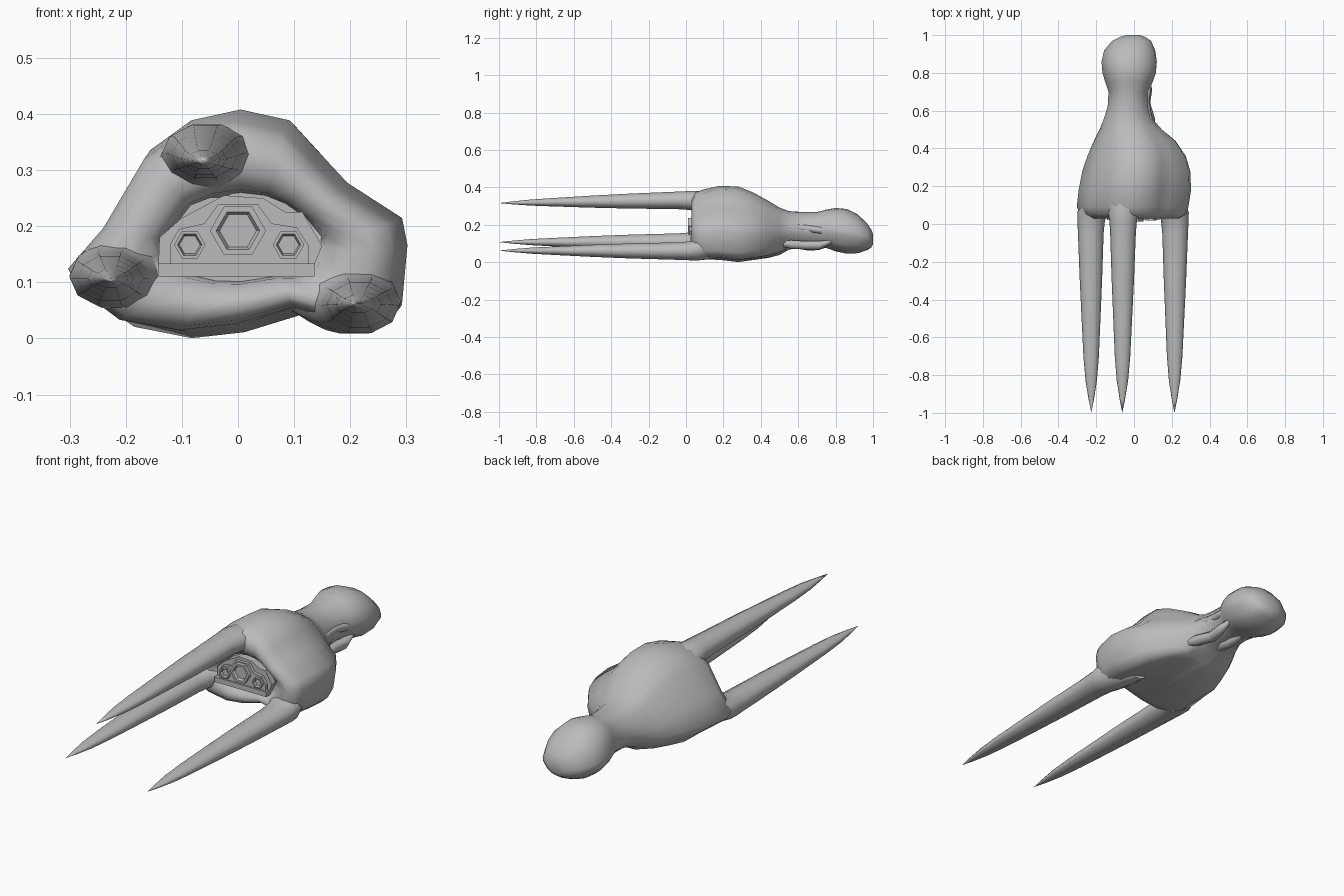
import bpy, bmesh, math
from mathutils import Vector

if "Cube" in bpy.data.objects:
    bpy.data.objects.remove(bpy.data.objects["Cube"])

grey = bpy.data.materials.new("hull grey")
grey.diffuse_color = (0.5, 0.5, 0.5, 1)
grey.use_nodes = True
grey.node_tree.nodes["Principled BSDF"].inputs["Base Color"].default_value = grey.diffuse_color


def finish(bm, name, smooth=True):
    bmesh.ops.recalc_face_normals(bm, faces=bm.faces)
    me = bpy.data.meshes.new(name)
    bm.to_mesh(me)
    bm.free()
    me.materials.append(grey)
    ob = bpy.data.objects.new(name, me)
    bpy.context.collection.objects.link(ob)
    if smooth:
        bpy.context.view_layer.objects.active = ob
        ob.select_set(True)
        bpy.ops.object.shade_smooth_by_angle(angle=math.radians(75))
        ob.select_set(False)
    return ob


def loft(name, rings):
    bm = bmesh.new()
    loops = [[bm.verts.new(p) for p in r] for r in rings]
    n = len(loops[0])
    for a, b in zip(loops, loops[1:]):
        for i in range(n):
            j = (i + 1) % n
            bm.faces.new((a[i], a[j], b[j], b[i]))
    bm.faces.new(loops[0])
    bm.faces.new(loops[-1])
    bmesh.ops.remove_doubles(bm, verts=bm.verts, dist=0.0002)
    return finish(bm, name)


# Three-lobed cross-section of the hull (x, z), seen from the front
LOBES = [(-.305, .12), (-.24, .2), (-.165, .335), (-.09, .39), (0, .41), (.09, .39),
         (.14, .335), (.195, .275), (.295, .21), (.305, .16), (.295, .05), (.26, .018),
         (.21, .01), (.11, .045), (0, .012), (-.1, 0), (-.21, .02), (-.285, .08)]


def section(y, x0, x1, z0, z1, lobe):
    """Ring inside the given box; lobe=1 is three-lobed, lobe=0 is an ellipse."""
    ring = []
    for x, z in LOBES:
        u, v = x / .305, (z - .205) / .205
        a = math.atan2(v, u)
        u = u * lobe + math.cos(a) * (1 - lobe)
        v = v * lobe + math.sin(a) * (1 - lobe)
        ring.append(((x0 + x1) / 2 + u * (x1 - x0) / 2, y, (z0 + z1) / 2 + v * (z1 - z0) / 2))
    return ring


# Hull, neck and head: one skin starting inside the front mouth
loft("hull", [section(*s) for s in [
    (.10, -.14, .15, .10, .26, .3),
    (.06, -.15, .16, .095, .265, .4),
    (.035, -.19, .20, .07, .295, .7),
    (.03, -.24, .24, .045, .335, .9),
    (.05, -.285, .275, .022, .372, 1),
    (.09, -.303, .288, .015, .388, 1),
    (.18, -.293, .302, .012, .408, 1),
    (.28, -.275, .298, .0, .404, .95),
    (.36, -.25, .275, .01, .372, .85),
    (.44, -.218, .222, .02, .328, .65),
    (.50, -.19, .15, .035, .292, .4),
    (.55, -.168, .105, .065, .273, .2),
    (.62, -.142, .082, .082, .268, .1),
    (.70, -.135, .075, .078, .268, 0),
    (.75, -.152, .098, .076, .281, 0),
    (.80, -.167, .116, .058, .29, 0),
    (.86, -.172, .121, .045, .284, 0),
    (.92, -.158, .112, .048, .254, 0),
    (.97, -.115, .09, .065, .205, 0),
    (.99, -.075, .06, .078, .175, 0),
    (1.0, -.04, .03, .095, .15, 0)]])

# Prongs: long tapering spikes that flare into the hull
TAPER = [(.2, .085, .075, .3), (.12, .088, .07, .16), (.06, .083, .06, .05), (.02, .073, .053, .01),
         (-.05, .068, .049, 0), (-.3, .059, .042, 0), (-.5, .05, .034, 0), (-.7, .041, .024, 0),
         (-.83, .03, .017, 0), (-.93, .014, .008, 0), (-1, .0001, .0001, 0)]


def prong(name, root, tip, sides=10):
    rings = []
    for y, rx, rz, pull in TAPER:
        c = Vector(root).lerp(Vector(tip), max(0, -y)).lerp(Vector((0, .2)), pull)
        rings.append([(c.x + rx * math.cos(math.tau * i / sides), y,
                       c.y + rz * math.sin(math.tau * i / sides)) for i in range(sides)])
    loft(name, rings)


prong("upper_prong", (-.058, .331), (-.062, .316))
prong("left_prong", (-.229, .107), (-.226, .107))
prong("right_prong", (.218, .059), (.214, .062))


# Sinew strands beside the neck
def strand(name, path, radius):
    rings = []
    for k, (x, y, z) in enumerate(path):
        r = radius if 0 < k < len(path) - 1 else radius * .4
        rings.append([(x + r * math.cos(math.tau * i / 6), y,
                       z + r * math.sin(math.tau * i / 6)) for i in range(6)])
    loft(name, rings)


strand("right_lower_sinew", [(.1, .48, .1), (.085, .56, .095), (.06, .64, .09),
                             (.07, .71, .09), (.07, .78, .11)], .026)
strand("right_upper_sinew", [(.1, .5, .19), (.075, .57, .185), (.062, .65, .18),
                             (.072, .72, .17), (.08, .8, .16)], .02)
strand("belly_sinew", [(-.03, .52, .09), (-.03, .6, .092), (-.03, .66, .082),
                       (-.03, .71, .086), (-.03, .79, .1)], .024)


# Engine panel in the mouth: flat plates and stepped hexagons
def plate(name, outline, front, back, steps=()):
    bm = bmesh.new()
    face = bm.faces.new([bm.verts.new((x, front, z)) for x, z in outline])
    rim = bmesh.ops.extrude_face_region(bm, geom=[face])
    for v in [g for g in rim["geom"] if isinstance(g, bmesh.types.BMVert)]:
        v.co.y = back
    bm.faces.ensure_lookup_table()
    bmesh.ops.recalc_face_normals(bm, faces=bm.faces)
    face = min(bm.faces, key=lambda f: f.calc_center_median().y)
    for inset, push in steps:
        bmesh.ops.inset_region(bm, faces=[face], thickness=inset)
        for v in face.verts:
            v.co.y += push
    finish(bm, name, smooth=False)


plate("panel_base", [(-.142, .11), (.136, .11), (.136, .134), (-.142, .134)], .022, .1)
plate("panel_back", [(-.142, .13), (.136, .13), (.15, .165), (.115, .225), (.085, .225),
                     (.045, .25), (-.025, .255), (-.1, .215), (-.14, .18)], .045, .1)
plate("panel_face", [(-.12, .134), (.126, .134), (.126, .165), (.105, .198), (.06, .205),
                     (.035, .24), (-.035, .24), (-.06, .205), (-.105, .195), (-.12, .17)],
      .03, .09)


def hexagon(name, cx, cz, r, front):
    pts = [(cx + r * math.cos(math.tau * i / 6), cz + r * math.sin(math.tau * i / 6))
           for i in range(6)]
    plate(name, pts, front, .08, [(r * .22, 0), (r * .12, .012)])


hexagon("centre_thruster", 0, .192, .05, .012)
hexagon("left_thruster", -.086, .167, .028, .018)
hexagon("right_thruster", .09, .167, .028, .018)
